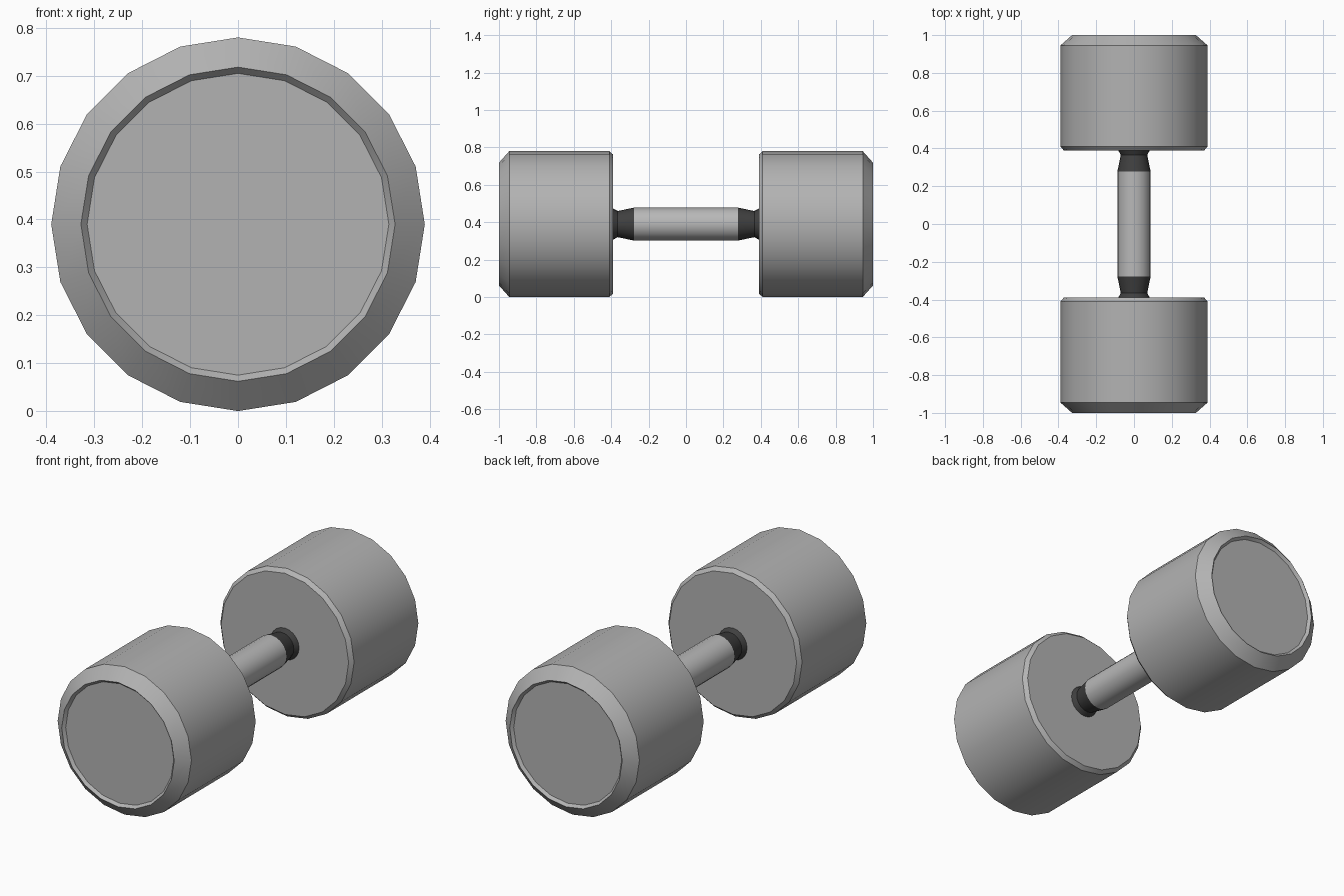
import bpy, bmesh, math

cube = bpy.data.objects.get("Cube")
if cube:
    bpy.data.objects.remove(cube, do_unlink=True)

AXIS_Z = 0.39


def material(name, value):
    mat = bpy.data.materials.new(name)
    mat.use_nodes = True
    colour = (value, value, value, 1)
    mat.diffuse_color = colour
    mat.node_tree.nodes["Principled BSDF"].inputs["Base Color"].default_value = colour
    return mat


def lathe(name, profile, sides, mat, side=1):
    """Spin a (radius, y) profile around the bar axis; side=-1 mirrors it to the front."""
    bm = bmesh.new()
    rings = []
    for r, y in profile:
        angles = [2 * math.pi * i / sides for i in range(sides)]
        rings.append([bm.verts.new((r * math.sin(a), side * y, AXIS_Z + r * math.cos(a)))
                      for a in angles])
    for a, b in zip(rings, rings[1:]):
        for i in range(sides):
            j = (i + 1) % sides
            bm.faces.new((a[i], a[j], b[j], b[i]))
    bm.faces.new(rings[0])
    bm.faces.new(rings[-1])
    bmesh.ops.recalc_face_normals(bm, faces=bm.faces)
    mesh = bpy.data.meshes.new(name)
    bm.to_mesh(mesh)
    bm.free()
    mesh.materials.append(mat)
    obj = bpy.data.objects.new(name, mesh)
    bpy.context.collection.objects.link(obj)
    bpy.ops.object.select_all(action="DESELECT")
    obj.select_set(True)
    bpy.context.view_layer.objects.active = obj
    bpy.ops.object.shade_smooth_by_angle(angle=math.radians(30))
    return obj


steel = material("grey steel", 0.45)
handle_steel = material("handle steel", 0.48)
dark = material("dark collar", 0.05)

# Weight: inner bevel, drum, wide outer bevel, shallow recessed end face
weight = [(0.372, 0.39), (0.39, 0.41), (0.39, 0.945), (0.328, 1.0), (0.315, 0.985)]
# Collar: tapers from the grip to a waist, then flares against the weight
collar = [(0.088, 0.278), (0.07, 0.365), (0.086, 0.395)]

for label, side in (("front", -1), ("back", 1)):
    lathe(label + "_weight", weight, 20, steel, side)
    lathe(label + "_collar", collar, 20, dark, side)

# Grip
lathe("handle", [(0.088, -0.278), (0.088, 0.278)], 20, handle_steel)
